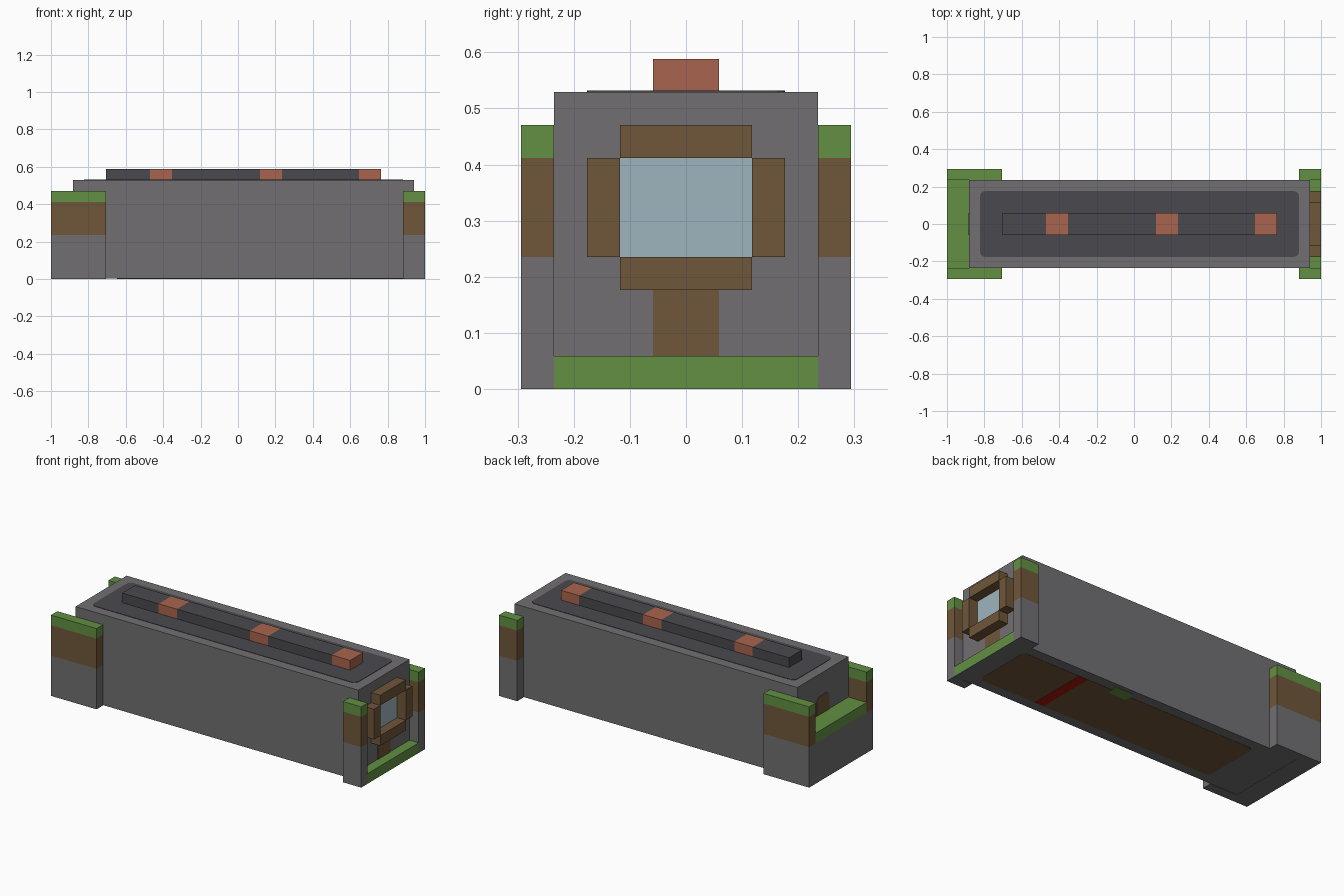
import bpy, bmesh
from mathutils import Vector

if "Cube" in bpy.data.objects:
    bpy.data.objects.remove(bpy.data.objects["Cube"], do_unlink=True)

U = 1 / 17  # grid unit: every block edge falls on a multiple of this


def linear(c):
    c /= 255
    return c / 12.92 if c <= 0.04045 else ((c + 0.055) / 1.055) ** 2.4


def material(name, r, g, b):
    mat = bpy.data.materials.new(name)
    col = (linear(r), linear(g), linear(b), 1)
    mat.use_nodes = True
    mat.diffuse_color = col
    bsdf = mat.node_tree.nodes["Principled BSDF"]
    bsdf.inputs["Base Color"].default_value = col
    bsdf.inputs["Roughness"].default_value = 0.9
    return mat


STONE = material("stone grey", 113, 111, 114)
DARK = material("dark slate", 74, 73, 78)
GRASS = material("grass green", 98, 144, 66)
EARTH = material("earth brown", 112, 86, 58)
GLASS = material("pale glass blue", 158, 181, 191)
CLAY = material("clay orange", 169, 100, 77)
RED = material("deep red", 165, 25, 12)


def block(name, x, y, z, mats, cuts=(), axis=2, round_axis=None, radius=0.0,
          stone_base=False):
    """Box from (min, max) ranges in grid units; bands between cuts take mats in order."""
    lo, hi = (Vector(p) * U for p in zip(x, y, z))
    bm = bmesh.new()
    bmesh.ops.create_cube(bm, size=1)
    for v in bm.verts:
        v.co = Vector([hi[i] if v.co[i] > 0 else lo[i] for i in range(3)])
    # round the corners running along one axis
    if round_axis is not None:
        edges = [e for e in bm.edges
                 if abs((e.verts[0].co - e.verts[1].co).normalized()[round_axis]) > 0.9]
        bmesh.ops.bevel(bm, geom=edges, offset=radius * U, segments=3,
                        profile=0.5, affect='EDGES')
    # split into colour bands
    normal = Vector([float(i == axis) for i in range(3)])
    for c in cuts:
        bmesh.ops.bisect_plane(bm, geom=bm.verts[:] + bm.edges[:] + bm.faces[:],
                               plane_co=normal * c * U, plane_no=normal)
    bm.normal_update()
    slots = list(dict.fromkeys(mats))
    if stone_base and STONE not in slots:
        slots.append(STONE)
    for f in bm.faces:
        pos = f.calc_center_median()[axis] / U
        mat = mats[sum(pos > c for c in cuts)]
        if stone_base and f.normal.z < -0.5:
            mat = STONE
        f.material_index = slots.index(mat)
    mesh = bpy.data.meshes.new(name)
    bm.to_mesh(mesh)
    bm.free()
    for m in slots:
        mesh.materials.append(m)
    obj = bpy.data.objects.new(name, mesh)
    bpy.context.collection.objects.link(obj)
    return obj


T = 0.04  # thickness of painted plates, in grid units

# Main body, with a dark panel on its top
block("body", (-15, 16), (-4, 4), (T, 9), [STONE])
block("top_panel", (-14, 15), (-3, 3), (9, 9 + T), [DARK], round_axis=2, radius=0.5)

# Ridge along the top with clay bands
block("ridge", (-12, 13), (-1, 1), (9, 10),
      [DARK, CLAY, DARK, CLAY, DARK, CLAY], cuts=(-8, -6, 2, 4, 11), axis=0)

# Corner posts: stone foot, earth middle, grass cap
for side, sign in (("left_side", 1), ("right_side", -1)):
    y = sorted((4 * sign, 5 * sign))
    for end, x in (("short", (15, 17)), ("long", (-17, -12))):
        block(f"{end}_post_{side}", x, y, (0, 8), [STONE, EARTH, GRASS], cuts=(4, 7))

# Ledges joining the posts at each end
block("high_ledge", (-17, -15), (-4, 4), (0, 5), [STONE, GRASS], cuts=(4,))
block("low_ledge", (16, 17), (-4, 4), (0, 1), [GRASS], stone_base=True)

# Window pane and its four-piece frame
block("window_pane", (16, 16 + T), (-2, 2), (4, 7), [GLASS])
block("window_frame_top", (16, 17), (-2, 2), (7, 8), [EARTH])
block("window_frame_bottom", (16, 17), (-2, 2), (3, 4), [EARTH])
for name, sign in (("a", 1), ("b", -1)):
    block(f"window_frame_side_{name}", (16, 17), sorted((2 * sign, 3 * sign)),
          (4, 7), [EARTH])

# Painted earth strips on the two ends
block("window_strip", (16, 16 + T), (-1, 1), (1, 3), [EARTH])
block("end_arch", (-15 - T, -15), (-1, 1), (4, 6.8), [EARTH], round_axis=0, radius=0.5)

# Painted underside
block("under_panel", (-11, 15), (-3, 3), (T / 2, T), [EARTH], round_axis=2, radius=0.5)
block("under_stripe", (7.75, 8.75), (-3, 3), (0, T / 2), [RED])
block("under_patch", (3, 5), (2.4, 3.6), (0, T), [GRASS], round_axis=2, radius=0.3)
